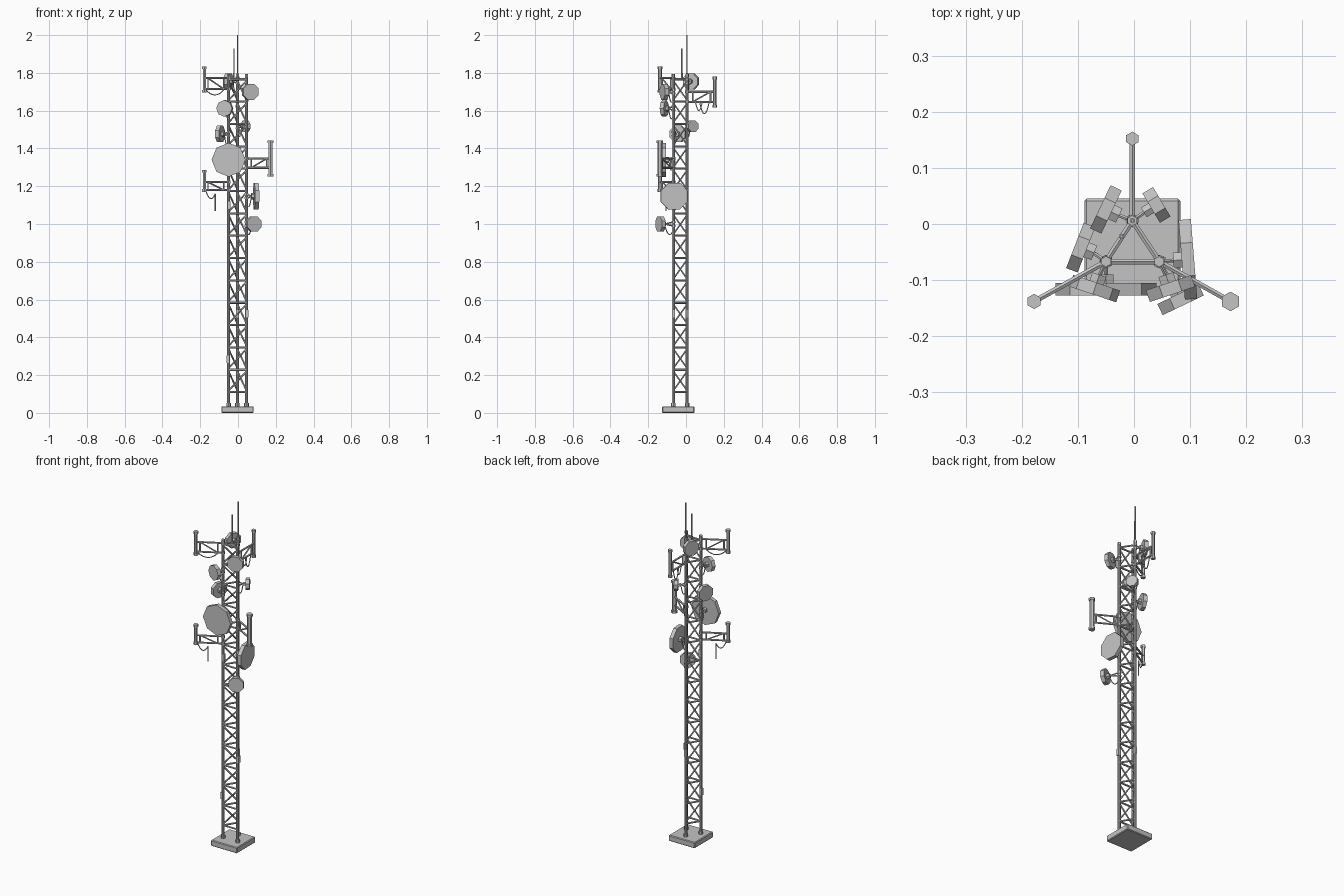
import bpy
import bmesh
import math
from mathutils import Vector, Matrix

old = bpy.data.objects.get("Cube")
if old:
    bpy.data.objects.remove(old)

GREY = bpy.data.materials.new("galvanised_grey")
GREY.use_nodes = True
GREY.diffuse_color = (0.55, 0.55, 0.55, 1)
GREY.node_tree.nodes["Principled BSDF"].inputs["Base Color"].default_value = GREY.diffuse_color


def finish(bm, name):
    mesh = bpy.data.meshes.new(name)
    bmesh.ops.recalc_face_normals(bm, faces=bm.faces)
    bm.to_mesh(mesh)
    bm.free()
    mesh.materials.append(GREY)
    ob = bpy.data.objects.new(name, mesh)
    bpy.context.collection.objects.link(ob)
    return ob


def tube(bm, a, b, r, n=6, spin=0):
    """Straight prism between two points."""
    a, b = Vector(a), Vector(b)
    d = b - a
    turn = d.to_track_quat('Z', 'Y').to_matrix().to_4x4()
    place = Matrix.Translation((a + b) / 2) @ turn @ Matrix.Rotation(spin, 4, 'Z')
    bmesh.ops.create_cone(bm, cap_ends=True, segments=n, radius1=r, radius2=r,
                          depth=d.length, matrix=place)


def cable(bm, a, b, sag, r=0.0028, steps=8):
    """Slack cable hanging between two points."""
    a, b = Vector(a), Vector(b)
    pts = []
    for i in range(steps + 1):
        t = i / steps
        pts.append(a.lerp(b, t) - Vector((0, 0, sag * (1 - (2 * t - 1) ** 2))))
    for p, q in zip(pts, pts[1:]):
        tube(bm, p, q, r, 5)


def at(p, z):
    return Vector((p[0], p[1], z))


LEG = {"right": Vector((-0.05, -0.067)),
       "left": Vector((0.045, -0.067)),
       "back": Vector((-0.003, 0.006))}
TOP = 1.79
FIRST, BAY, BAYS = 0.11, 0.1183, 14

# Concrete foundation slab with a narrow chamfer
bm = bmesh.new()
bmesh.ops.create_cube(bm, size=1, matrix=Matrix.Translation((-0.003, -0.041, 0.0175))
                      @ Matrix.Diagonal((0.171, 0.172, 0.035, 1)))
slab = finish(bm, "foundation_slab")
bevel = slab.modifiers.new("chamfer", 'BEVEL')
bevel.width = 0.004
bevel.segments = 1

# Three legs with foot collars and top caps
for side, p in LEG.items():
    bm = bmesh.new()
    tube(bm, at(p, 0.03), at(p, TOP), 0.0082, 8)
    tube(bm, at(p, 0.033), at(p, 0.052), 0.012, 8)
    tube(bm, at(p, TOP - 0.012), at(p, TOP + 0.004), 0.0095, 6)
    finish(bm, side + "_leg")

# Lattice: a horizontal and one rising diagonal per bay on each face
bm = bmesh.new()
for s, t in (("right", "left"), ("left", "back"), ("back", "right")):
    p, q = LEG[s], LEG[t]
    for i in range(BAYS + 1):
        z = FIRST + i * BAY
        tube(bm, at(p, z), at(q, z), 0.0055)
        if i < BAYS:
            tube(bm, at(p, z + 0.008), at(q, z + BAY - 0.008), 0.0045)
finish(bm, "lattice_bracing")


def dish(name, leg, centre, aim, r, spin=math.pi / 8):
    """Flat drum dish with a hub and a bracket to its leg."""
    c = Vector(centre)
    n = Vector(aim).normalized()
    bm = bmesh.new()
    tube(bm, c - n * 0.011, c + n * 0.011, r, 8, spin)
    hub = c - n * 0.026
    tube(bm, hub, c - n * 0.01, min(0.016, r * 0.35))
    p = LEG[leg]
    for dz in (-0.01, 0.01):
        tube(bm, hub + n * 0.004, at(p, c.z + dz), 0.0038)
        tube(bm, at(p, c.z + dz - 0.005), at(p, c.z + dz + 0.005), 0.011)
    finish(bm, name)
    bm = bmesh.new()
    cable(bm, hub - Vector((0, 0, 0.01)), at(p, c.z - 0.03), 0.035)
    finish(bm, name + "_cable")


dish("large_front_dish", "right", (-0.05, -0.116, 1.34), (0, -1, 0), 0.09, 0)
dish("large_side_dish", "left", (0.096, -0.063, 1.147), (1, 0.08, 0), 0.077)
dish("low_corner_dish", "left", (0.083, -0.135, 1.0), (0.43, -0.9, 0), 0.044)
dish("high_corner_dish", "left", (0.065, -0.115, 1.70), (0.32, -0.95, 0), 0.046)
dish("high_front_dish", "right", (-0.07, -0.115, 1.612), (-0.32, -0.95, 0), 0.044, 0)
dish("middle_side_dish", "right", (-0.095, -0.042, 1.477), (-0.9, 0.35, 0), 0.047)
dish("high_back_dish", "back", (-0.05, 0.026, 1.755), (-0.89, 0.42, 0), 0.046)
dish("small_back_dish", "back", (0.04, 0.034, 1.517), (0.84, 0.5, 0), 0.033)


def sector_antenna(name, leg, end, z0, z1, upper, lower, r):
    """Upright antenna held off a leg by a braced outrigger."""
    p, e = LEG[leg], Vector(end)

    def along(t, z):
        return at(p.lerp(e, t), z)

    bm = bmesh.new()
    for z in (upper, lower):
        tube(bm, along(0, z), along(1, z), 0.0055)
        tube(bm, at(p, z - 0.007), at(p, z + 0.007), 0.011)
    for t in (0.2, 0.85):
        tube(bm, along(t, lower), along(t, upper), 0.0045)
    tube(bm, along(0.2, lower), along(0.85, upper), 0.004)
    finish(bm, name + "_outrigger")

    bm = bmesh.new()
    tube(bm, at(e, z0), at(e, z1), r * 0.72)
    for z in (z0, z1 - 0.014):
        tube(bm, at(e, z), at(e, z + 0.014), r)
    finish(bm, name)
    return along


hi = sector_antenna("high_right_antenna", "right", (-0.178, -0.138), 1.695, 1.835, 1.772, 1.715, 0.0135)
lo = sector_antenna("low_right_antenna", "right", (-0.178, -0.138), 1.17, 1.287, 1.222, 1.18, 0.0135)
sector_antenna("left_antenna", "left", (0.172, -0.138), 1.252, 1.442, 1.347, 1.298, 0.0175)
back = sector_antenna("back_antenna", "back", (-0.003, 0.152), 1.617, 1.78, 1.70, 1.647, 0.0125)

# Feeder cables hanging under the outriggers
bm = bmesh.new()
cable(bm, hi(0.93, 1.71), hi(0.2, 1.71), 0.027)
cable(bm, lo(0.95, 1.18), lo(0.55, 1.16), 0.035)
tube(bm, lo(0.55, 1.16), lo(0.55, 1.07), 0.003, 5)
cable(bm, back(0.3, 1.645), back(0.55, 1.645), 0.045)
cable(bm, back(0.45, 1.645), back(0.8, 1.645), 0.062)
finish(bm, "feeder_cables")

# Small clip boxes on the legs
bm = bmesh.new()
for leg, z, dx in (("right", 0.285, -0.004), ("left", 0.525, 0.004),
                   ("right", 1.10, 0.004), ("back", 0.525, 0)):
    c = at(LEG[leg], z) + Vector((dx, 0, 0))
    bmesh.ops.create_cube(bm, size=1, matrix=Matrix.Translation(c)
                          @ Matrix.Diagonal((0.014, 0.016, 0.04, 1)))
finish(bm, "leg_junction_boxes")

# Whip aerials on the mast head
bm = bmesh.new()
for x, y, z in ((-0.003, 0.006, 2.0), (-0.022, -0.022, 1.93)):
    tube(bm, (x, y, 1.76), (x, y, 1.8), 0.005)
    tube(bm, (x, y, 1.79), (x, y, z), 0.0032)
tube(bm, (-0.022, -0.022, 1.766), at(LEG["back"], 1.766), 0.004)
tube(bm, (-0.022, -0.022, 1.766), at(LEG["right"], 1.766), 0.004)
finish(bm, "whip_aerials")
